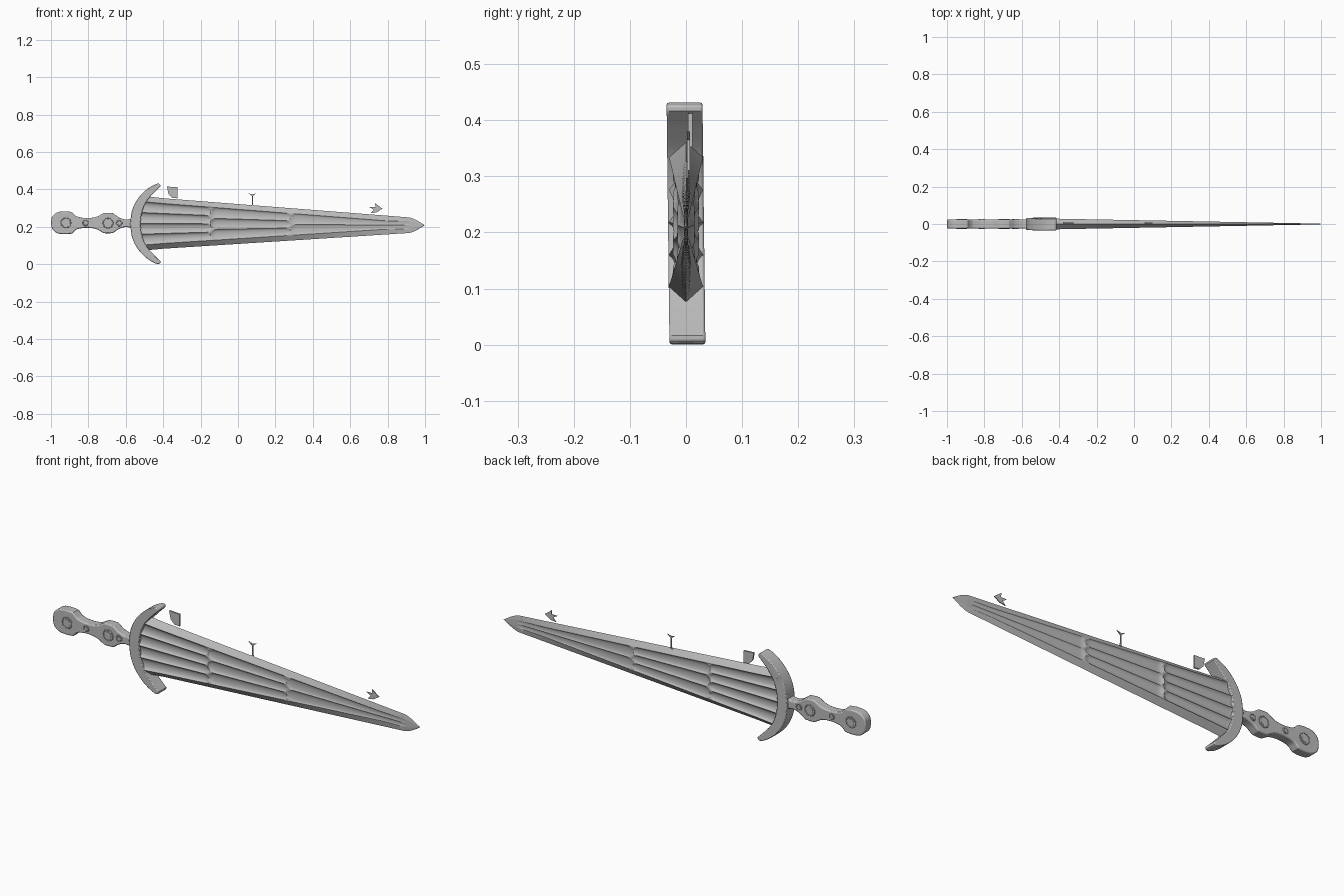
import bpy, bmesh, math
from mathutils import Vector

cube = bpy.data.objects.get("Cube")
if cube:
    bpy.data.objects.remove(cube, do_unlink=True)

steel = bpy.data.materials.new("grey_steel")
steel.use_nodes = True
GREY = (0.5, 0.5, 0.5, 1)
steel.diffuse_color = GREY
steel.node_tree.nodes["Principled BSDF"].inputs["Base Color"].default_value = GREY


def axis_z(x):
    """Height of the weapon's long axis."""
    return 0.215 - 0.007 * x


def finish(obj, angle=30):
    obj.data.materials.clear()
    obj.data.materials.append(steel)
    bpy.ops.object.select_all(action='DESELECT')
    obj.select_set(True)
    bpy.context.view_layer.objects.active = obj
    bpy.ops.object.shade_smooth_by_angle(angle=math.radians(angle))


def make_object(name, bm):
    bmesh.ops.recalc_face_normals(bm, faces=bm.faces)
    mesh = bpy.data.meshes.new(name)
    bm.to_mesh(mesh)
    bm.free()
    obj = bpy.data.objects.new(name, mesh)
    bpy.context.collection.objects.link(obj)
    return obj


def spline(points, steps=5):
    """Catmull-Rom curve through the points."""
    p = [Vector(q) for q in points]
    p = [2 * p[0] - p[1]] + p + [2 * p[-1] - p[-2]]
    out = []
    for a, b, c, d in zip(p, p[1:], p[2:], p[3:]):
        for i in range(steps):
            t = i / steps
            out.append(0.5 * (2 * b + (c - a) * t + (2 * a - 5 * b + 4 * c - d) * t * t
                              + (3 * b - a - 3 * c + d) * t ** 3))
    return out + [p[-2]]


def plate(name, outline, y0, y1, bevel=0, lean=0):
    """Extrude an (x, z) outline from y0 to y1."""
    bm = bmesh.new()
    face = bm.faces.new([bm.verts.new((x, y0, z)) for x, z in outline])
    ext = bmesh.ops.extrude_face_region(bm, geom=[face])
    bmesh.ops.translate(bm, vec=(0, y1 - y0, 0),
                        verts=[g for g in ext["geom"] if isinstance(g, bmesh.types.BMVert)])
    for v in bm.verts:
        v.co.y -= lean * (v.co.z - 0.215)
    obj = make_object(name, bm)
    if bevel:
        mod = obj.modifiers.new("edges", 'BEVEL')
        mod.width = bevel
        mod.segments = 2
        mod.limit_method = 'ANGLE'
        mod.angle_limit = math.radians(50)
    finish(obj)
    return obj


# Blade: tapering, bevelled edges, three tiers of fullers (four, three, two)
TIERS = [(-0.54, -0.145, 4), (-0.145, 0.28, 3), (0.28, 0.92, 2)]
START, SHOULDER, TIP = -0.55, 0.91, 0.997


def half_width(x):
    w = 0.142 - 0.1 * (x + 0.5) / 1.41
    if x > SHOULDER:
        w = 0.042 * (1 - ((x - SHOULDER) / (TIP - SHOULDER)) ** 1.5)
    return max(w, 0.0005)


def groove(x, s):
    """Relative fuller depth at x, s across the band from -1 to 1."""
    for x0, x1, count in TIERS:
        if x0 <= x <= x1:
            p = (((s + 1) / 2 * count) % 1 * 2 - 1) * 1.06
            end = max(0, 1 - min(x - x0, x1 - x) / 0.03)
            return math.sqrt(max(0, 1 - p * p - end * end))
    return 0


def blade():
    bm = bmesh.new()
    cols, rows = 48, 200
    across = [-1] + [-1 + 2 * i / cols for i in range(cols + 1)] + [1]
    sides = []
    for side in (-1, 1):
        grid = []
        for r in range(rows + 1):
            x = START + (TIP - START) * r / rows
            w = half_width(x)
            band = max(w - 0.028, 0.45 * w)
            thick = 0.002 + 0.028 * (TIP - x) / 1.5
            line = []
            for i, s in enumerate(across):
                edge = i in (0, len(across) - 1)
                off = s * (w if edge else band)
                y = 0 if edge else thick * (1 - 0.42 * groove(x, s))
                curve = 0.045 * (off / w) ** 2 * max(0, (-0.4 - x) / 0.15)
                line.append(bm.verts.new((x + curve, side * y, axis_z(x) + off)))
            grid.append(line)
        for a, b in zip(grid, grid[1:]):
            for i in range(len(across) - 1):
                bm.faces.new((a[i], a[i + 1], b[i + 1], b[i]))
        sides.append(grid)
    # Close both ends
    for r in (0, rows):
        f, b = sides[0][r], sides[1][r]
        for i in range(len(across) - 1):
            bm.faces.new((f[i], f[i + 1], b[i + 1], b[i]))
    bmesh.ops.remove_doubles(bm, verts=bm.verts, dist=0.00002)
    finish(make_object("blade", bm), 25)


blade()

# Guard: crescent with drooping rounded arms
outer = spline([(-0.577, 0), (-0.566, 0.073), (-0.535, 0.135), (-0.487, 0.185),
                (-0.435, 0.214), (-0.415, 0.21)])
inner = spline([(-0.415, 0.2), (-0.45, 0.165), (-0.49, 0.118), (-0.513, 0.063), (-0.522, 0)])
upper = outer + inner
lower = [Vector((p.x, -p.y)) for p in reversed(upper[1:-1])]
plate("guard", [(p.x, 0.216 + p.y) for p in upper + lower], -0.032, 0.032, 0.004, 0.012)

# Grip and pommel: cusped, waisted outline
top = (spline([(-1, 0), (-0.993, 0.033), (-0.965, 0.056), (-0.925, 0.061), (-0.888, 0.058)])
       + spline([(-0.882, 0.052), (-0.86, 0.034), (-0.81, 0.026), (-0.76, 0.032), (-0.725, 0.05)])
       + spline([(-0.718, 0.054), (-0.695, 0.055), (-0.668, 0.053)])
       + spline([(-0.66, 0.047), (-0.635, 0.03), (-0.6, 0.02), (-0.565, 0.026)]))
bottom = [Vector((p.x, -p.y)) for p in reversed(top[1:])]
plate("grip", [(p.x, axis_z(p.x) + p.y) for p in top + bottom], -0.024, 0.024, 0.007)

# Rivets: ringed studs on both faces of the grip
for i, (x, radius) in enumerate([(-0.92, 0.026), (-0.815, 0.013), (-0.695, 0.026), (-0.635, 0.014)]):
    for side, label in ((-1, "front"), (1, "back")):
        place = dict(location=(x, side * 0.0235, axis_z(x)), rotation=(math.pi / 2, 0, 0))
        bpy.ops.mesh.primitive_torus_add(major_radius=radius, minor_radius=0.003,
                                         major_segments=28, minor_segments=8, **place)
        bpy.context.object.name = f"rivet_ring_{label}_{i + 1}"
        finish(bpy.context.object)
        bpy.ops.mesh.primitive_cylinder_add(vertices=24, radius=radius * 0.68, depth=0.005, **place)
        bpy.context.object.name = f"rivet_{label}_{i + 1}"
        finish(bpy.context.object)

# Small loose fragments above the upper edge
plate("square_fragment", [(-0.38, 0.415), (-0.323, 0.412), (-0.323, 0.352), (-0.352, 0.355),
                          (-0.372, 0.375)], 0.004, 0.012)
plate("pin_fragment", [(0.072, 0.31), (0.083, 0.31), (0.08, 0.325), (0.08, 0.365), (0.098, 0.38),
                       (0.076, 0.373), (0.056, 0.38), (0.074, 0.365), (0.076, 0.325)], 0.002, 0.007)
plate("barbed_fragment", [(0.703, 0.305), (0.735, 0.305), (0.733, 0.326), (0.772, 0.297),
                          (0.742, 0.278), (0.71, 0.273), (0.726, 0.291)], 0, 0.004)
